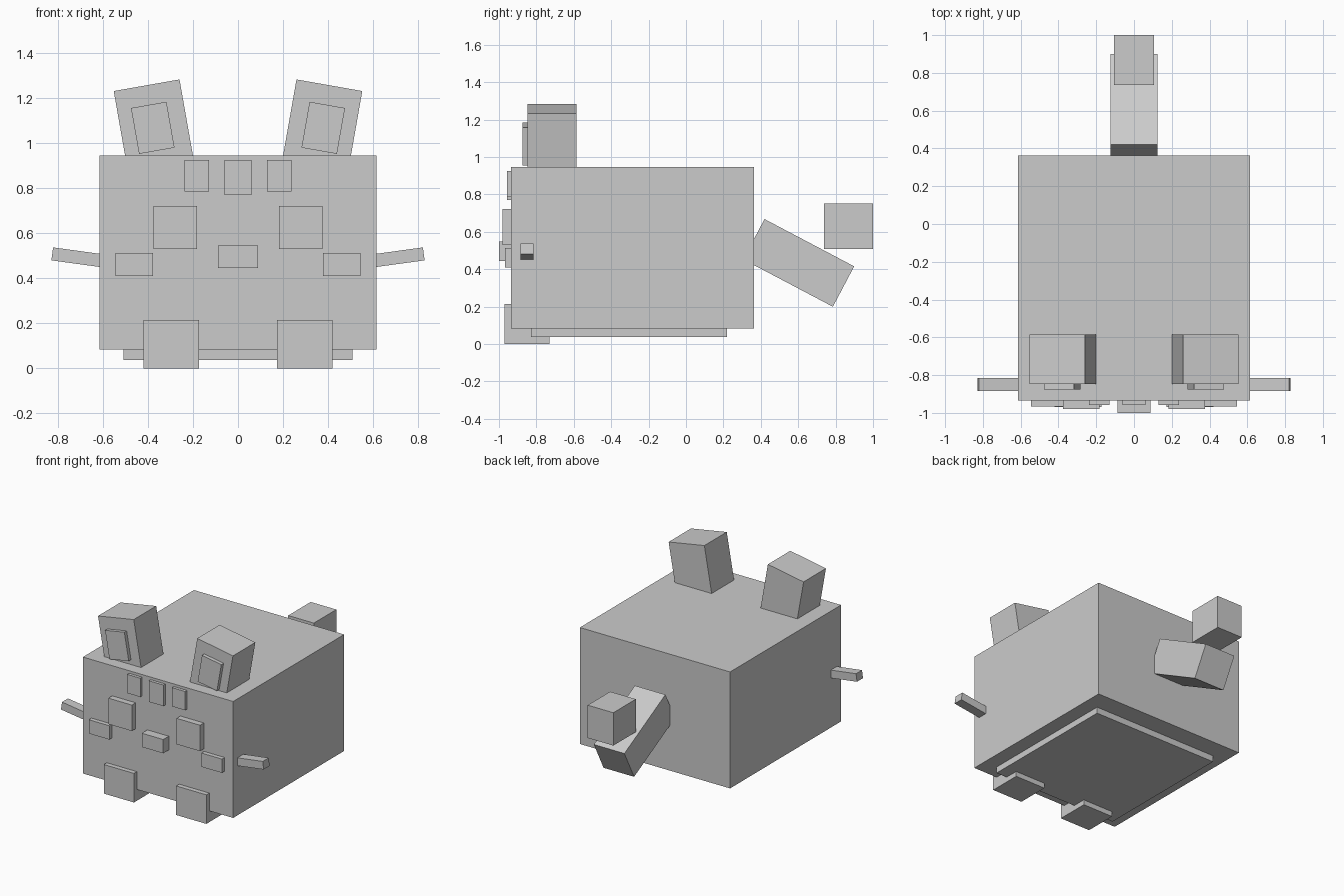
import bpy
from math import radians
from mathutils import Matrix, Vector

cube = bpy.data.objects.get("Cube")
if cube:
    bpy.data.objects.remove(cube, do_unlink=True)

grey = bpy.data.materials.new("plain grey")
grey.use_nodes = True
colour = (0.6, 0.6, 0.6, 1)
grey.diffuse_color = colour
grey.node_tree.nodes["Principled BSDF"].inputs["Base Color"].default_value = colour

FACE_Y = -0.935  # front plane of the body


def block(name, centre, size, tilt=0, axis="Y"):
    """Box with the given full size, tilted in degrees about one axis."""
    bpy.ops.mesh.primitive_cube_add(size=1)
    obj = bpy.context.object
    obj.name = name
    obj.data.transform(Matrix.Rotation(radians(tilt), 4, axis)
                       @ Matrix.Diagonal((*size, 1)))
    obj.location = centre
    obj.data.materials.append(grey)
    return obj


def span(name, low, high):
    """Upright box between two opposite corners."""
    low, high = Vector(low), Vector(high)
    return block(name, (low + high) / 2, high - low)


def plate(name, x, z, front):
    """Raised face detail, sunk slightly into the body."""
    return span(name, (x[0], front, z[0]), (x[1], FACE_Y + 0.01, z[1]))


def pair(make, name, *args):
    """Build the left part and its mirrored right twin."""
    left = make("left_" + name, *args)
    right = left.copy()
    right.data = left.data.copy()
    right.name = "right_" + name
    right.data.transform(Matrix.Diagonal((-1, 1, 1, 1)))
    right.data.flip_normals()
    right.location.x *= -1
    bpy.context.collection.objects.link(right)


# Body and belly
span("body", (-0.615, FACE_Y, 0.083), (0.615, 0.363, 0.945))
span("belly", (-0.508, -0.83, 0.037), (0.508, 0.22, 0.12))

# Face
plate("nose", (-0.088, 0.088), (0.445, 0.547), -1.0)
plate("middle_forehead_stripe", (-0.06, 0.06), (0.77, 0.926), -0.957)
pair(plate, "forehead_stripe", (0.13, 0.237), (0.787, 0.926), -0.957)
pair(plate, "eye", (0.183, 0.375), (0.53, 0.722), -0.98)
pair(plate, "cheek", (0.377, 0.545), (0.41, 0.512), -0.967)

# Feet
pair(span, "foot", (0.173, -0.97, 0), (0.42, -0.73, 0.215))

# Ears, leaning outwards
pair(block, "ear", (0.375, -0.717, 1.081), (0.297, 0.262, 0.36), 10)
pair(block, "inner_ear", (0.379, -0.857, 1.069), (0.16, 0.036, 0.207), 10)

# Whiskers, rising outwards
pair(block, "whisker", (0.697, -0.85, 0.491), (0.26, 0.07, 0.058), -7.8)

# Tail and its raised tip
block("tail", (0, 0.6025, 0.4335), (0.25, 0.542, 0.244), -27.8, "X")
span("tail_tip", (-0.105, 0.737, 0.507), (0.105, 1.0, 0.75))
